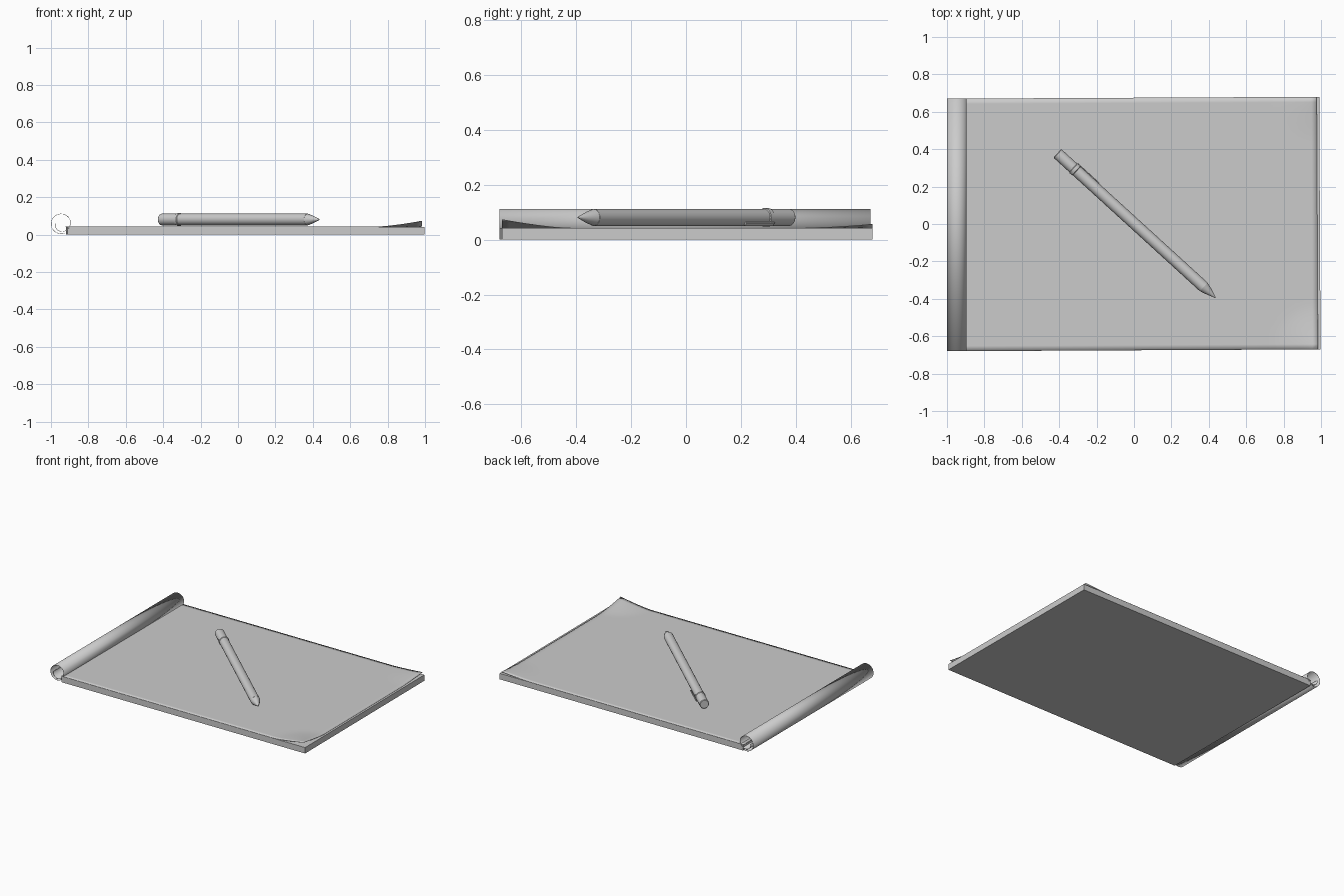
import bpy, bmesh, math
from mathutils import Vector, Matrix

if "Cube" in bpy.data.objects:
    bpy.data.objects.remove(bpy.data.objects["Cube"])

SKEW = 0.005  # the pad lies very slightly turned


def make_object(name, bm, angle=35):
    bmesh.ops.recalc_face_normals(bm, faces=bm.faces)
    me = bpy.data.meshes.new(name)
    bm.to_mesh(me)
    bm.free()
    ob = bpy.data.objects.new(name, me)
    bpy.context.collection.objects.link(ob)
    bpy.ops.object.select_all(action='DESELECT')
    ob.select_set(True)
    bpy.context.view_layer.objects.active = ob
    bpy.ops.object.shade_smooth_by_angle(angle=math.radians(angle))
    return ob


def box(name, size, matrix):
    bm = bmesh.new()
    bmesh.ops.create_cube(bm, size=1, matrix=matrix @ Matrix.Diagonal((*size, 1)))
    return make_object(name, bm)


def lathe(name, profile, matrix, sides=32):
    # profile: (distance along axis, radius), capped at both ends
    bm = bmesh.new()
    rings = []
    for t, r in profile:
        rings.append([bm.verts.new(matrix @ Vector((t, r * math.cos(a), r * math.sin(a))))
                      for a in (2 * math.pi * i / sides for i in range(sides))])
    for a, b in zip(rings, rings[1:]):
        for i in range(sides):
            j = (i + 1) % sides
            bm.faces.new((a[i], a[j], b[j], b[i]))
    bm.faces.new(rings[0])
    bm.faces.new(rings[-1])
    return make_object(name, bm, 25)


# stack of pages
box("page_stack", (1.91, 1.35, 0.042),
    Matrix.Translation((0.039, 0, 0.021)) @ Matrix.Rotation(SKEW, 4, 'Z'))

# top sheet with two lifted right-hand corners
bm = bmesh.new()
NX, NY = 64, 48
rot = Matrix.Rotation(SKEW, 4, 'Z')
grid = []
for i in range(NX + 1):
    row = []
    for j in range(NY + 1):
        x = -0.95 + 1.89 * i / NX
        x = -0.92 + 1.9 * i / NX
        y = -0.675 + 1.35 * j / NY
        z = 0.0425
        for sy, height in ((-1, 0.031), (1, 0.014)):
            d = math.hypot(x - 0.98, y - sy * 0.675)
            z += height * max(0, 1 - d / 0.24) ** 1.4
        row.append(bm.verts.new(rot @ Vector((x, y, z))))
    grid.append(row)
for i in range(NX):
    for j in range(NY):
        bm.faces.new((grid[i][j], grid[i + 1][j], grid[i + 1][j + 1], grid[i][j + 1]))
sheet = make_object("top_sheet", bm)
mod = sheet.modifiers.new("thickness", 'SOLIDIFY')
mod.thickness = 0.0015
mod.offset = 0

# pages rolled into a spiral along the left edge
bm = bmesh.new()
N = 72
outline = []
for k in range(N + 1):
    f = k / N
    a = math.radians(-65 - 480 * f)
    r = 0.053 - 0.022 * max(0, (f - 0.55) / 0.45)
    outline.append((-0.946 + r * math.cos(a), 0.058 + r * math.sin(a)))
lines = [[bm.verts.new((x, y, z)) for x, z in outline] for y in (-0.68, 0.672)]
for k in range(N):
    bm.faces.new((lines[0][k], lines[0][k + 1], lines[1][k + 1], lines[1][k]))
roll = make_object("rolled_pages", bm)
mod = roll.modifiers.new("thickness", 'SOLIDIFY')
mod.thickness = 0.002
mod.offset = 0

# pen lying diagonally across the sheet
start, tip = Vector((-0.41, 0.378, 0.081)), Vector((0.436, -0.394, 0.081))
length = (tip - start).length
pen = Matrix.Translation(start) @ Matrix.Rotation(
    math.atan2(tip.y - start.y, tip.x - start.x), 4, 'Z')
R = 0.031
lathe("pen_barrel", [(0, R - 0.003), (0.004, R), (length - 0.085, R)], pen)
lathe("pen_tip", [(length - 0.085, R - 0.001), (length - 0.055, 0.022),
                  (length - 0.008, 0.005), (length, 0.002)], pen)
lathe("pen_band", [(0.115, R), (0.118, 0.034), (0.137, 0.034), (0.14, R)], pen)

# clip low on the far side of the barrel
around = pen @ Matrix.Rotation(math.radians(-40), 4, 'X')
box("pen_clip", (0.15, 0.006, 0.014), around @ Matrix.Translation((0.195, 0.036, 0)))
box("clip_mount", (0.02, 0.012, 0.014), around @ Matrix.Translation((0.128, 0.033, 0)))
